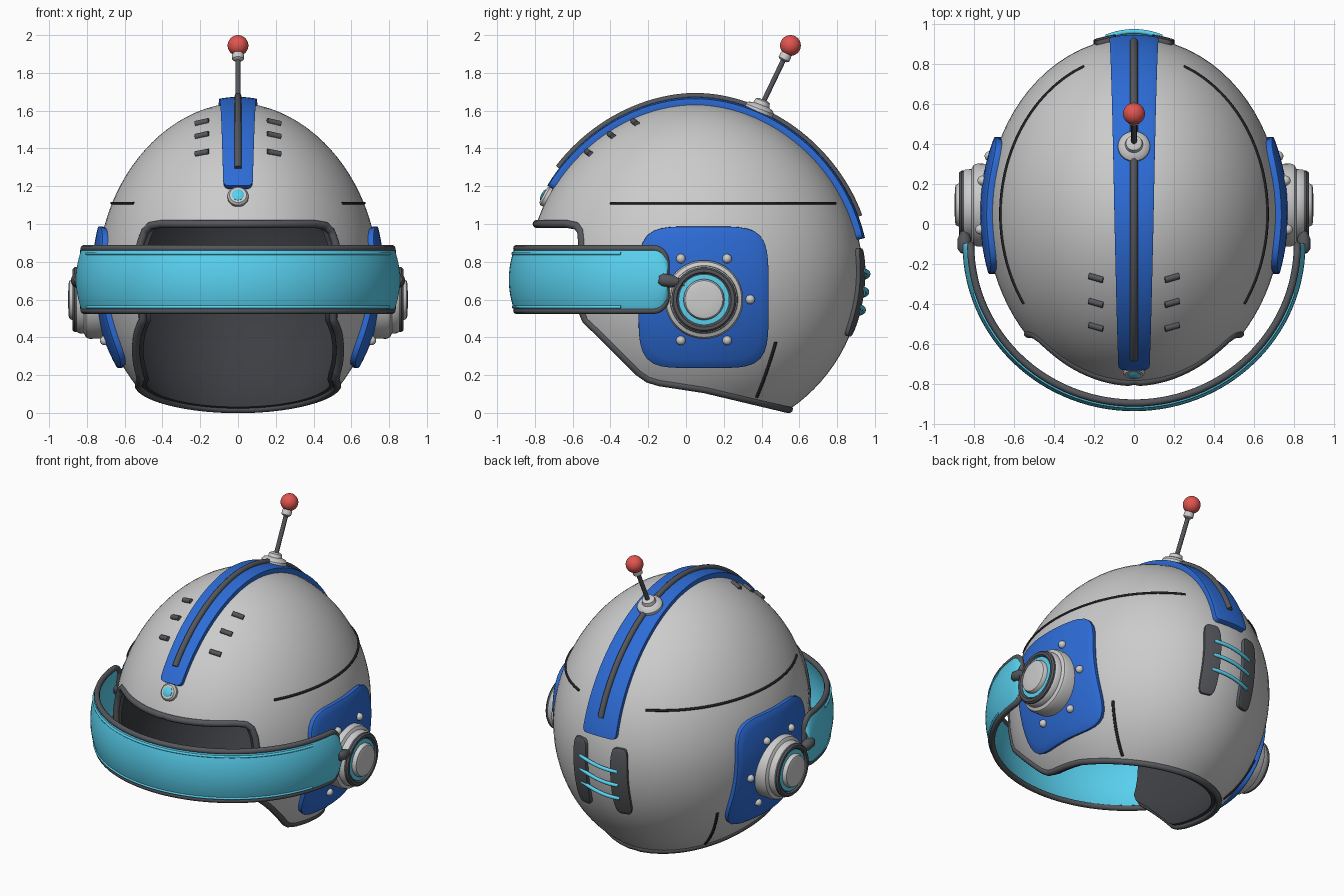
import bpy, bmesh, math
from mathutils import Vector
from math import sin, cos, pi, sqrt, radians

if "Cube" in bpy.data.objects:
    bpy.data.objects.remove(bpy.data.objects["Cube"])


def material(name, rgb):
    m = bpy.data.materials.new(name)
    m.diffuse_color = (*rgb, 1)
    m.use_nodes = True
    m.node_tree.nodes["Principled BSDF"].inputs["Base Color"].default_value = m.diffuse_color
    return m


WHITE = material("shell_white", (.72, .72, .73))
DARK = material("dark_trim", (.09, .095, .105))
BLACK = material("seam_black", (.015, .015, .018))
LINER = material("liner_dark", (.045, .048, .055))
BLUE = material("blue", (.026, .15, .68))
CYAN = material("cyan", (.1, .64, .87))
RED = material("red", (.75, .09, .08))

# Shell shape: an egg around C
C = Vector((0, .05, .75))
RX, RY = .74, .885


def half(dz):
    return (.89, 1.9) if dz > 0 else (.885, 2.0)


def surf(d, off=0):
    """Shell point in direction d from C, pushed out by off."""
    d = Vector(d).normalized()
    h, m = half(d.z)
    g = ((d.x / RX) ** 2 + (d.y / RY) ** 2) ** (m / 2) + abs(d.z / h) ** m
    return C + d * (g ** (-1 / m) + off)


def level(z):
    h, m = half(z - C.z)
    return max(0, 1 - abs((z - C.z) / h) ** m) ** (1 / m)


def side_x(y, z):
    return RX * sqrt(max(0, level(z) ** 2 - ((y - C.y) / RY) ** 2))


def back_y(x, z):
    return C.y + RY * sqrt(max(0, level(z) ** 2 - (x / RX) ** 2))


def ease(t):
    return (1 - cos(pi * t)) / 2


def corner(e, r):
    """Loss of width at distance e from a rounded end."""
    return 0 if e >= r else r - sqrt(max(0, r * r - (r - e) ** 2))


def finish(name, bm, mat, mods=()):
    me = bpy.data.meshes.new(name)
    bm.to_mesh(me)
    bm.free()
    ob = bpy.data.objects.new(name, me)
    bpy.context.collection.objects.link(ob)
    me.materials.append(mat)
    bpy.ops.object.select_all(action='DESELECT')
    bpy.context.view_layer.objects.active = ob
    ob.select_set(True)
    for kind, props in mods:
        md = ob.modifiers.new(kind.title(), kind)
        for k, v in props.items():
            setattr(md, k, v)
        bpy.ops.object.modifier_apply(modifier=md.name)
        if kind == 'SOLIDIFY' and "shell" not in name:
            b = bmesh.new()
            b.from_mesh(me)
            bmesh.ops.recalc_face_normals(b, faces=b.faces)
            b.to_mesh(me)
            b.free()
    bpy.ops.object.shade_smooth_by_angle(angle=radians(38))
    return ob


def sheet(name, fn, nu, nv, thick, mat, bevel=.01):
    """Grid surface from fn(u, v), given thickness and soft edges."""
    bm = bmesh.new()
    g = [[bm.verts.new(fn(i / nu, j / nv)) for j in range(nv + 1)] for i in range(nu + 1)]
    for i in range(nu):
        for j in range(nv):
            bm.faces.new((g[i][j], g[i + 1][j], g[i + 1][j + 1], g[i][j + 1]))
    bmesh.ops.remove_doubles(bm, verts=bm.verts, dist=1e-5)
    return finish(name, bm, mat, [
        ('SOLIDIFY', dict(thickness=thick, offset=0)),
        ('BEVEL', dict(width=bevel, segments=2, limit_method='ANGLE', angle_limit=radians(50)))])


def patch(name, place, ca, cb, ra, rb, power, thick, mat):
    """Rounded-square patch laid on a surface through place(a, b)."""
    def fn(u, v):
        c, s = cos(2 * pi * v), sin(2 * pi * v)
        k = u / (abs(c) ** power + abs(s) ** power) ** (1 / power)
        return place(ca + ra * k * c, cb + rb * k * s)
    return sheet(name, fn, 8, 64, thick, mat)


def tube(name, pts, r, mat, closed=False):
    cu = bpy.data.curves.new(name, 'CURVE')
    cu.dimensions = '3D'
    cu.bevel_depth, cu.bevel_resolution, cu.use_fill_caps = r, 3, True
    sp = cu.splines.new('POLY')
    sp.points.add(len(pts) - 1)
    for p, q in zip(sp.points, pts):
        p.co = (*q, 1)
    sp.use_cyclic_u = closed
    cu.materials.append(mat)
    ob = bpy.data.objects.new(name, cu)
    bpy.context.collection.objects.link(ob)
    return ob


def lathe(name, profile, loc, axis, mat, n=40):
    """Revolve (radius, height) points around axis at loc."""
    bm = bmesh.new()
    rot = Vector(axis).to_track_quat('Z', 'Y')
    rings = [[bm.verts.new(Vector(loc) + rot @ Vector((r * cos(2 * pi * k / n), r * sin(2 * pi * k / n), h)))
              for k in range(n)] for r, h in profile]
    for a, b in zip(rings, rings[1:]):
        for k in range(n):
            bm.faces.new((a[k], a[(k + 1) % n], b[(k + 1) % n], b[k]))
    bm.faces.new(rings[0][::-1])
    bm.faces.new(rings[-1])
    return finish(name, bm, mat)


def ball(name, loc, r, mat, seg=24):
    bm = bmesh.new()
    bmesh.ops.create_uvsphere(bm, u_segments=seg, v_segments=seg // 2, radius=r)
    bmesh.ops.translate(bm, verts=bm.verts, vec=loc)
    return finish(name, bm, mat)


# Hollow shell, cut by the side outline of the face and neck opening
EDGE = [(-.7925, 1.0), (-.63, 1.0), (-.578, .99), (-.556, .96), (-.55, .9), (-.55, .54), (-.53, .49),
        (-.455, .42), (-.25, .215), (-.2, .18), (-.14, .162), (.1, .125), (.549, .018)]
bm = bmesh.new()
outline = [(-1.3, 1.0)] + EDGE[1:-1] + [(.9, -.0656), (.9, -.5), (-1.3, -.5)]
face = bm.faces.new([bm.verts.new((-1.2, y, z)) for y, z in outline])
ext = bmesh.ops.extrude_face_region(bm, geom=[face])
bmesh.ops.translate(bm, vec=(2.4, 0, 0), verts=[v for v in ext['geom'] if isinstance(v, bmesh.types.BMVert)])
bmesh.ops.recalc_face_normals(bm, faces=bm.faces)
cutter = finish("opening_cutter", bm, LINER)
cutter.hide_render = True

bm = bmesh.new()
bmesh.ops.create_uvsphere(bm, u_segments=80, v_segments=48, radius=1)
for v in bm.verts:
    v.co = surf(v.co)
shell = finish("helmet_shell", bm, WHITE)
shell.data.materials.append(LINER)
for kind, props in (('SOLIDIFY', dict(thickness=.04, offset=-1, material_offset=1)),
                    ('BOOLEAN', dict(operation='DIFFERENCE', solver='EXACT', object=cutter))):
    md = shell.modifiers.new(kind, kind)
    for k, v in props.items():
        setattr(md, k, v)
    bpy.ops.object.modifier_apply(modifier=md.name)
bpy.ops.object.shade_smooth_by_angle(angle=radians(38))
bpy.data.objects.remove(cutter)

# Dark rim along the opening
rim = []
for (y0, z0), (y1, z1) in zip(EDGE, EDGE[1:]):
    n = 16 if abs(y1 - y0) > .15 else 3
    for k in range(n):
        t = ease(k / n)
        y, z = y0 + (y1 - y0) * t, z0 + (z1 - z0) * t
        rim.append(Vector((side_x(y, z) - .01, y, z)))
rim[0] = Vector((0, -.785, 1.0))
rim.append(Vector((0, .545, .021)))
tube("opening_rim", rim + [Vector((-p.x, p.y, p.z)) for p in rim[-2:0:-1]], .021, DARK, True)


# Crest band and ridge
def crest(u, v):
    t = ease(u)
    a = radians(150 - 139 * t)
    w = .075 + .045 * t - corner(min(t, 1 - t) * 2.2, .03)
    d = Vector((0, cos(a), sin(a)))
    d.x = w * (2 * v - 1) / (surf(d) - C).length
    return surf(d, .003)


sheet("crest_band", crest, 70, 8, .06, BLUE)
tube("crest_ridge", [surf((0, cos(radians(a)), sin(radians(a))), .036)
                     for a in [143 - 124.5 * k / 50 for k in range(51)]], .019, DARK)

# Front badge
n = Vector((0, -.84, .45)).normalized()
p = surf((0, -.79, .395))
lathe("badge_base", [(.055, -.03), (.055, .015), (.045, .027), (.035, .027)], p, n, WHITE)
lathe("badge_lens", [(.032, 0), (.032, .03), (.02, .036), (.008, .037)], p, n, CYAN)

# Antenna
base, tip = Vector((0, .385, 1.595)), Vector((0, .553, 1.945))
ax = (tip - base).normalized()
lathe("antenna_base", [(.08, -.03), (.08, .015), (.068, .03), (.045, .038), (.04, .06), (.025, .068)],
      base, (0, .36, .93), WHITE)
tube("antenna_rod", [base, tip], .014, DARK)
lathe("antenna_collar", [(.018, -.09), (.031, -.08), (.031, -.055), (.024, -.04)], tip, ax, WHITE, 24)
ball("antenna_ball", tip, .055, RED, 32)

for s, tag in ((1, "right"), (-1, "left")):
    # Side plate, ear hub and bolts
    patch("side_plate_" + tag, lambda y, z: (s * (side_x(y, z) + .002), y, z),
          .092, .615, .338, .367, 5, .06, BLUE)
    hub = (0, .095, .6)
    axis = (s, 0, 0)
    lathe("ear_hub_" + tag, [(.205, .7), (.208, .785), (.2, .805), (.18, .815), (.178, .845), (.168, .857), (.14, .857)],
          hub, axis, WHITE, 56)
    lathe("ear_ring_" + tag, [(.172, .84), (.172, .865), (.162, .876), (.145, .876), (.136, .865), (.136, .85)],
          hub, axis, DARK, 56)
    lathe("ear_glow_" + tag, [(.134, .84), (.134, .866), (.1, .868)], hub, axis, CYAN, 56)
    lathe("ear_cap_" + tag, [(.108, .84), (.108, .88), (.1, .893), (.085, .897), (.04, .899)], hub, axis, WHITE, 56)
    for deg in (0, 60, 120, 240, 300):
        y, z = .095 + .245 * cos(radians(deg)), .6 + .25 * sin(radians(deg))
        ball("plate_bolt_" + tag, (s * (side_x(y, z) + .036), y, z), .025, WHITE, 16)
    # Visor pivot
    lathe("visor_pivot_" + tag, [(.02, -.05), (.034, -.03), (.034, .02), (.022, .05), (.022, .09)],
          (s * .85, -.095, .7), (0, 1, -.15), DARK, 20)
    # Seams
    tube("upper_seam_" + tag, [(s * (side_x(y, 1.11) + .001), y, 1.11)
                               for y in [-.4 + 1.19 * k / 40 for k in range(41)]], .008, BLACK)
    seam = []
    for k in range(13):
        t = k / 12
        y, z = .475 - .1 * t - .02 * t * (t - 1), .375 - .29 * t
        seam.append((s * (side_x(y, z) + .001), y, z))
    tube("lower_seam_" + tag, seam, .009, BLACK)
    # Brow vents
    for y in (-.27, -.395, -.515):
        ends = []
        for x, dy in ((.155, -.01), (.225, .01)):
            z = 1.6
            while side_x(y + dy, z) < x:
                z -= .002
            ends.append((s * x, y + dy, z + .006))
        tube("brow_vent_" + tag, ends, .016, DARK)
    # Rear dark strips
    patch("rear_strip_" + tag, lambda x, z: (x, back_y(x, z) + .002, z),
          s * .143, .64, .055, .23, 5, .04, DARK)

# Rear cables
for z in (.735, .64, .545):
    tube("rear_cable", [(x, back_y(x, z) + .018 + .012 * (1 - (x / .14) ** 2), z + .02 * sin(x * 9))
                        for x in [-.14 + .028 * k for k in range(11)]], .012, CYAN)


# Wrap-around visor with rim and raised lines
def visor(u, v, off=0.0):
    t = ease(u)
    a = pi * t
    w = 2 * v - 1
    b = .03 * (1 - w * w) + off
    h = .165 - corner(min(t, 1 - t) * 2.6, .07)
    return Vector((-(.818 + b) * cos(a), -.105 - (.792 + b) * sin(a), .706 + h * w))


sheet("visor", visor, 90, 12, .022, CYAN, .004)
N = 90
tube("visor_rim", [visor(k / N, 1) for k in range(N + 1)] + [visor(1 - k / N, 0) for k in range(N + 1)],
     .018, DARK, True)
for v in (.06, .92):
    tube("visor_line", [visor(.2 + .6 * k / 60, v, .011) for k in range(61)], .008, CYAN)
